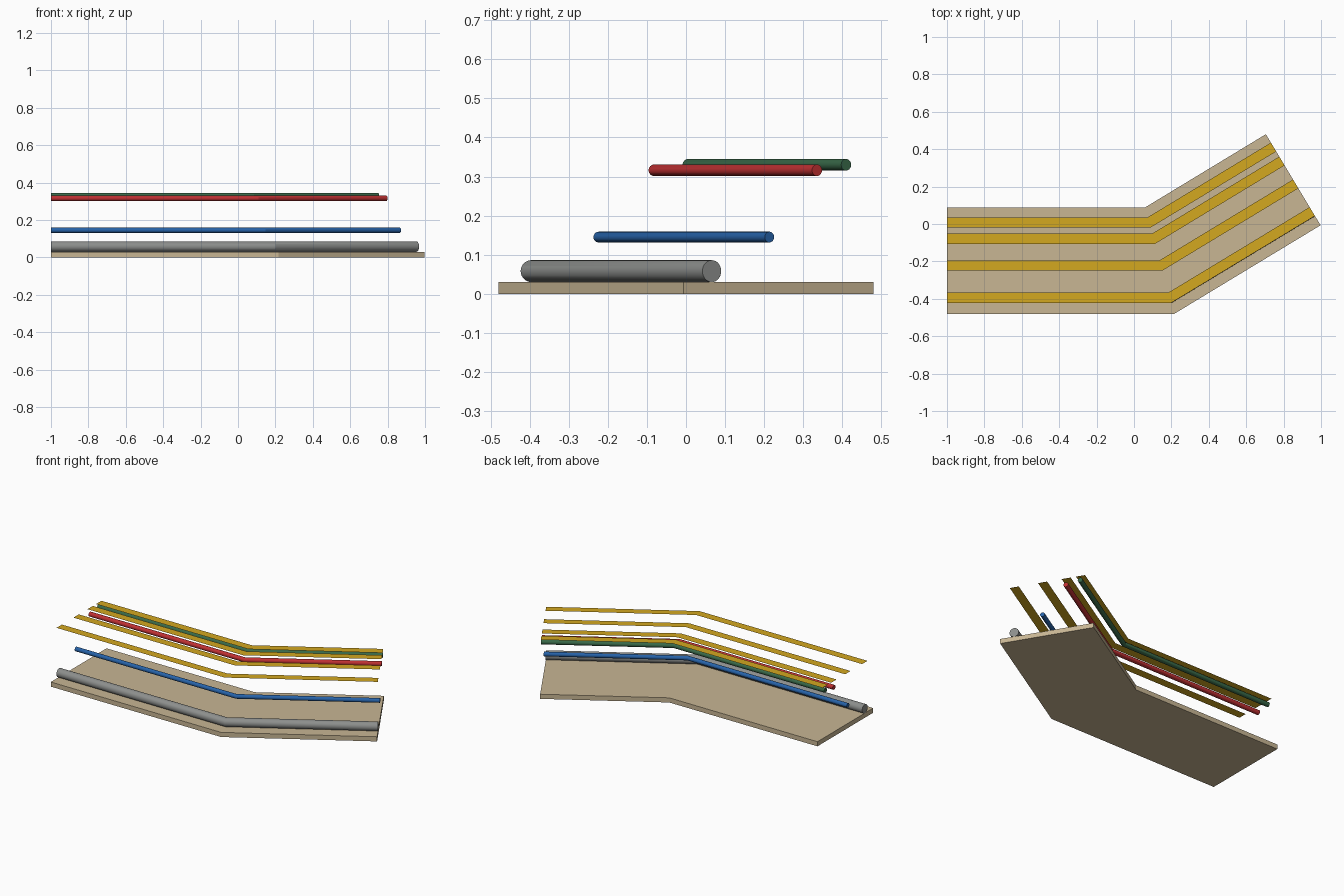
import bpy, bmesh, math
from mathutils import Vector

if "Cube" in bpy.data.objects:
    bpy.data.objects.remove(bpy.data.objects["Cube"])

A = math.radians(31)          # bend angle of the run
TOP = 0.088                   # inner edge of the run (y)
BEND_X, END = 0.058, (0.705, 0.48)


def mat(name, rgb):
    m = bpy.data.materials.new(name)
    lin = [(c / 255 / 12.92) if c < 11 else ((c / 255 + 0.055) / 1.055) ** 2.4 for c in rgb]
    m.diffuse_color = (*lin, 1)
    m.use_nodes = True
    m.node_tree.nodes["Principled BSDF"].inputs["Base Color"].default_value = m.diffuse_color
    return m


def path(y):
    """Start, bend and end of a line running parallel to the inner edge."""
    d = TOP - y
    return [(-1, y), (BEND_X + d * math.tan(A / 2), y),
            (END[0] + d * math.sin(A), END[1] - d * math.cos(A))]


def finish(name, bm, m):
    me = bpy.data.meshes.new(name)
    bm.to_mesh(me)
    bm.free()
    ob = bpy.data.objects.new(name, me)
    bpy.context.collection.objects.link(ob)
    me.materials.append(m)
    return ob


def band(name, y0, y1, z, m, height=0):
    """Flat bent strip between two parallel lines, optionally thickened upward."""
    bm = bmesh.new()
    a = [bm.verts.new((*p, z)) for p in path(y0)]
    b = [bm.verts.new((*p, z)) for p in path(y1)]
    faces = [bm.faces.new((a[i], a[i + 1], b[i + 1], b[i])) for i in range(2)]
    if height:
        ext = bmesh.ops.extrude_face_region(bm, geom=faces, use_keep_orig=True)["geom"]
        bmesh.ops.translate(bm, vec=(0, 0, height),
                            verts=[v for v in ext if isinstance(v, bmesh.types.BMVert)])
        bmesh.ops.recalc_face_normals(bm, faces=bm.faces)
    return finish(name, bm, m)


def pipe(name, y, z, r, m, n=32):
    """Round pipe with a mitred bend and capped ends."""
    bm = bmesh.new()
    ring = [(r * math.cos(2 * math.pi * i / n), r * math.sin(2 * math.pi * i / n)) for i in range(n)]
    rows = [[bm.verts.new((*path(y + dy)[k], z + dz)) for dy, dz in ring] for k in range(3)]
    for p, q in zip(rows, rows[1:]):
        for i in range(n):
            j = (i + 1) % n
            bm.faces.new((p[i], p[j], q[j], q[i])).smooth = True
    bm.faces.new(rows[0])
    bm.faces.new(rows[-1])
    bmesh.ops.recalc_face_normals(bm, faces=bm.faces)
    ob = finish(name, bm, m)
    bpy.ops.object.select_all(action='DESELECT')
    bpy.context.view_layer.objects.active = ob
    ob.select_set(True)
    bpy.ops.object.shade_smooth_by_angle(angle=math.radians(25))


# Base slab
band("base_slab", -0.48, TOP, 0, mat("tan", (200, 182, 148)), 0.03)

# Pipes
pipe("large_gray_pipe", -0.395, 0.058, 0.028, mat("gray", (140, 142, 140)))
pipe("blue_pipe", -0.223, 0.145, 0.0138, mat("blue", (38, 98, 168)))
pipe("red_pipe", -0.081, 0.316, 0.0148, mat("red", (190, 48, 50)))
pipe("green_pipe", 0.006, 0.330, 0.0148, mat("green", (56, 104, 72)))

# Flat marker strips above each pipe
yellow = mat("yellow", (212, 168, 32))
for i, y in enumerate((0.008, -0.079, -0.222, -0.394)):
    band(f"marker_strip_{i + 1}", y - 0.0275, y + 0.0275, 0.357, yellow)
